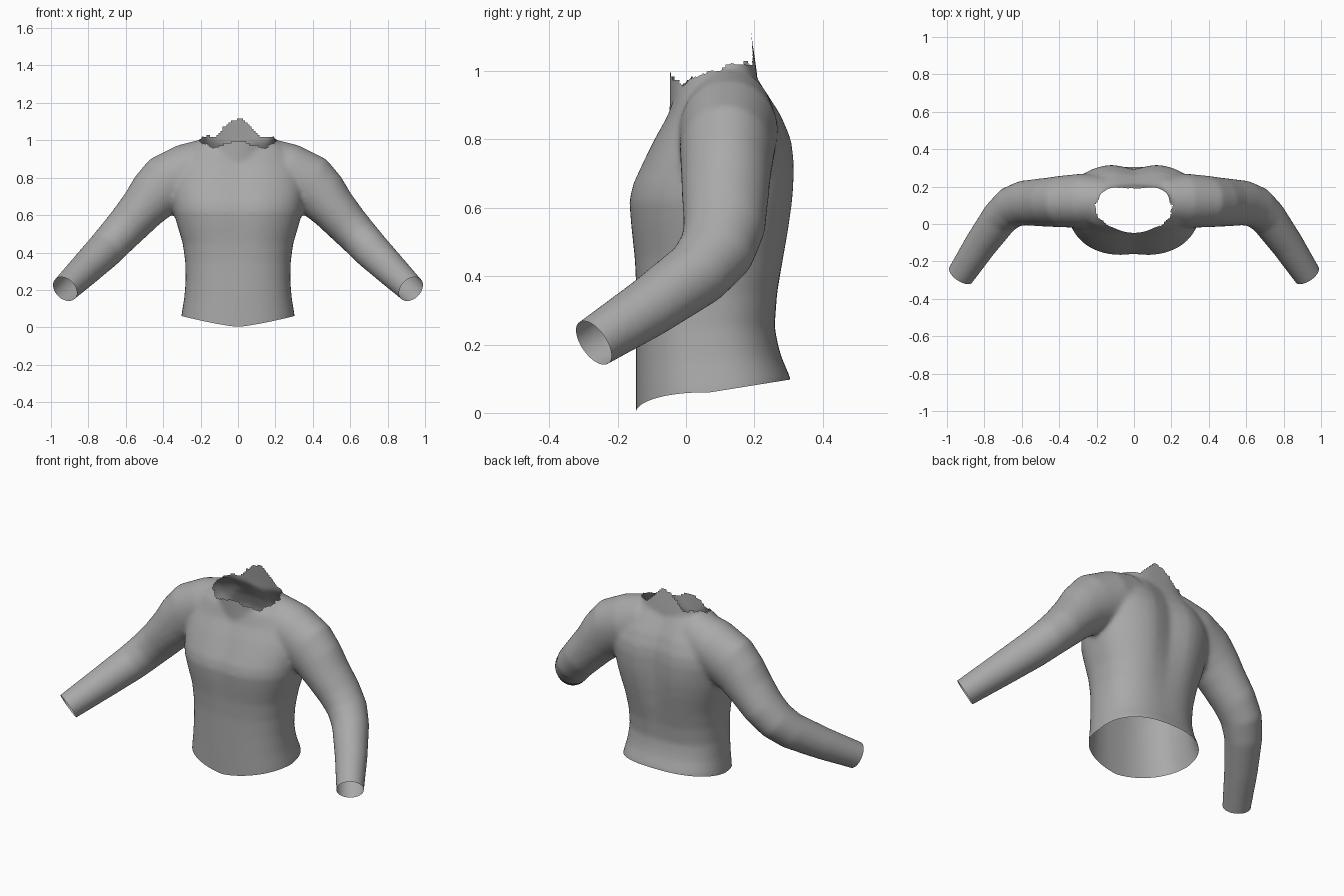
import bpy, bmesh, math
from mathutils import Vector

if "Cube" in bpy.data.objects:
    bpy.data.objects.remove(bpy.data.objects["Cube"])

SIDES = 48
bm = bmesh.new()


def loft(rings):
    """Skin a list of point rings and cap both ends."""
    rows = [[bm.verts.new(p) for p in ring] for ring in rings]
    faces = [bm.faces.new((rows[0])), bm.faces.new(rows[-1])]
    for a, b in zip(rows, rows[1:]):
        for i in range(SIDES):
            j = (i + 1) % SIDES
            faces.append(bm.faces.new((a[i], a[j], b[j], b[i])))
    bmesh.ops.recalc_face_normals(bm, faces=faces)


def spow(v, e):
    return math.copysign(abs(v) ** e, v)


def angles():
    return [2 * math.pi * i / SIDES for i in range(SIDES)]


def body_ring(z, half, front, back, power):
    """Rounded cross-section with a spine groove and a shallow chest groove."""
    mid, depth = (front + back) / 2, (back - front) / 2
    height = math.exp(-((z - 0.72) / 0.3) ** 2)
    ring = []
    for a in angles():
        x = half * spow(math.cos(a), 2 / power)
        y = mid + depth * spow(math.sin(a), 2 / power)
        groove = math.exp(-(x / 0.08) ** 2) * height
        y += groove * (-0.035 if y > mid else 0.014)
        ring.append((x, y, z))
    return ring


# Torso: height, half width, front y, back y
torso = [
    (-0.06, 0.31, -0.145, 0.315), (0.06, 0.302, -0.147, 0.305),
    (0.15, 0.288, -0.147, 0.28), (0.25, 0.28, -0.147, 0.262),
    (0.35, 0.282, -0.148, 0.273), (0.45, 0.296, -0.155, 0.294),
    (0.55, 0.326, -0.168, 0.313), (0.62, 0.345, -0.174, 0.323),
    (0.67, 0.352, -0.163, 0.327), (0.74, 0.36, -0.13, 0.327),
    (0.8, 0.355, -0.1, 0.318), (0.87, 0.33, -0.06, 0.288),
    (0.94, 0.28, -0.035, 0.243), (0.99, 0.225, 0.0, 0.21),
    (1.025, 0.15, 0.04, 0.19),
]
loft([body_ring(*row, 2.4) for row in torso])

# Neck: egg-shaped tube, narrow at the front, flatter at the back
neck = []
for z, back in ((0.85, 0.22), (1.0, 0.207), (1.1, 0.192), (1.2, 0.18)):
    ring = []
    for a in angles():
        c, s = math.cos(a), math.sin(a)
        x = 0.188 * (spow(c, 0.7) if s > 0 else c)
        y = 0.11 + (spow(s, 0.7) * (back - 0.11) if s > 0 else s * 0.158)
        ring.append((x, y, z))
    neck.append(ring)
loft(neck)

# Sleeves: centre, radius, fore-and-aft radius
sleeve = [
    ((0.14, 0.125, 0.86), 0.155, 0.13), ((0.27, 0.125, 0.825), 0.158, 0.145),
    ((0.385, 0.12, 0.765), 0.16, 0.138), ((0.45, 0.117, 0.705), 0.142, 0.132),
    ((0.51, 0.115, 0.635), 0.124, 0.127), ((0.59, 0.112, 0.545), 0.112, 0.12),
    ((0.655, 0.09, 0.475), 0.105, 0.112), ((0.715, 0.035, 0.41), 0.1, 0.1),
    ((0.82, -0.11, 0.307), 0.088, 0.088), ((0.925, -0.27, 0.205), 0.075, 0.075),
    ((0.98, -0.355, 0.15), 0.07, 0.07),
]


def sleeve_ring(i, side):
    centre, r, ry = sleeve[i]
    before, after = sleeve[max(i - 1, 0)][0], sleeve[min(i + 1, len(sleeve) - 1)][0]
    along = (Vector(after) - Vector(before)).normalized()
    fore = Vector((0, 1, 0))
    fore = (fore - fore.dot(along) * along).normalized()
    up = along.cross(fore)
    pts = [Vector(centre) + up * r * math.cos(a) + fore * ry * math.sin(a) for a in angles()]
    return [(p.x * side, p.y, p.z) for p in pts]


for side in (1, -1):
    loft([sleeve_ring(i, side) for i in range(len(sleeve))])

mesh = bpy.data.meshes.new("shirt")
bm.to_mesh(mesh)
bm.free()
shirt = bpy.data.objects.new("shirt", mesh)
bpy.context.collection.objects.link(shirt)

# Merge the parts into one skin and soften the joins
remesh = shirt.modifiers.new("merge", 'REMESH')
remesh.mode = 'VOXEL'
remesh.voxel_size = 0.011
soften = shirt.modifiers.new("soften", 'SMOOTH')
soften.factor = 0.5
soften.iterations = 14
bpy.context.view_layer.objects.active = shirt
shirt.select_set(True)
for name in ("merge", "soften"):
    bpy.ops.object.modifier_apply(modifier=name)

bm = bmesh.new()
bm.from_mesh(mesh)


def cut(point, normal, region):
    """Slice open one end of the skin."""
    verts = [v for v in bm.verts if region(v.co)]
    chosen = set(verts)
    edges = [e for e in bm.edges if all(v in chosen for v in e.verts)]
    faces = [f for f in bm.faces if all(v in chosen for v in f.verts)]
    bmesh.ops.bisect_plane(bm, geom=verts + edges + faces, plane_co=point,
                           plane_no=normal, clear_outer=True)


# Cuff openings
for side in (1, -1):
    cut((0.925 * side, -0.27, 0.205), (0.5 * side, -0.72, -0.5),
        lambda p: p.x * side > 0.7)

# Hem opening, dipping at the front and rising at the back
HEM = 0.05
cut((0, 0, HEM), (0, 0, -1), lambda p: p.z < 0.12 and abs(p.x) < 0.5)
for v in bm.verts:
    fade = 1 - (v.co.z - HEM) / 0.15
    if fade > 0 and abs(v.co.x) < 0.4:
        if v.co.y < 0.07:
            goal = 0.003 + 0.057 * min(abs(v.co.x) / 0.3, 1) ** 1.3
        else:
            goal = 0.06 + 0.16 * (v.co.y - 0.07)
        v.co.z += (goal - HEM) * fade


# Ragged neck opening with a raised tab at the back
def rim(p):
    ragged = 0.005 * math.sin(70 * p.x + 1) + 0.004 * math.sin(110 * p.y)
    if p.y > 0.15:
        return 1.02 + 0.085 * min(1, max(0, (0.115 - abs(p.x)) / 0.08)) + ragged
    bump = 0.025 * math.exp(-(p.x / 0.07) ** 4) if p.y < 0.05 else 0
    return 0.967 + 0.055 * max(p.y, 0) / 0.15 + bump + ragged


def inside_neck(p):
    reach = 0.11 if p.y > 0.11 else 0.165
    return (p.x / 0.196) ** 2 + ((p.y - 0.11) / reach) ** 2 < 1.15


gone = [f for f in bm.faces
        if (c := f.calc_center_median()).z > 0.94 and inside_neck(c) and c.z > rim(c)]
bmesh.ops.delete(bm, geom=gone, context='FACES')
bm.to_mesh(mesh)
bm.free()

# Cloth colour
cloth = bpy.data.materials.new("grey cloth")
cloth.use_nodes = True
colour = (0.4, 0.4, 0.4, 1)
cloth.diffuse_color = colour
cloth.node_tree.nodes["Principled BSDF"].inputs["Base Color"].default_value = colour
mesh.materials.clear()
mesh.materials.append(cloth)
bpy.ops.object.shade_smooth()
